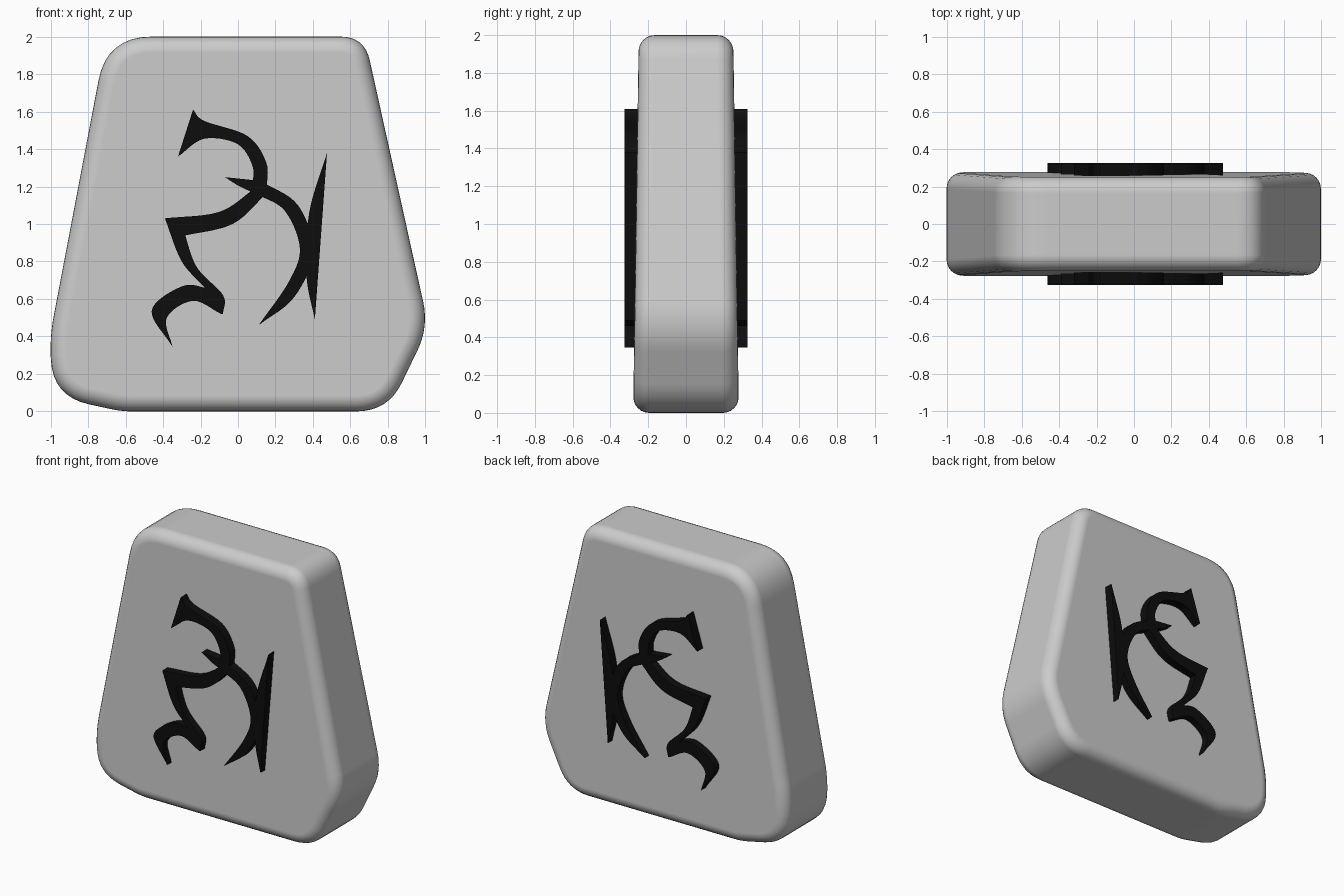
import bpy
import bmesh
from mathutils import Vector

default_cube = bpy.data.objects.get("Cube")
if default_cube:
    bpy.data.objects.remove(default_cube, do_unlink=True)


def make_material(name, color):
    material = bpy.data.materials.new(name)
    material.use_nodes = True
    material.diffuse_color = color
    material.node_tree.nodes["Principled BSDF"].inputs["Base Color"].default_value = color
    return material


def make_object(name, bm, material):
    bmesh.ops.recalc_face_normals(bm, faces=bm.faces)
    mesh = bpy.data.meshes.new(name)
    bm.to_mesh(mesh)
    bm.free()
    mesh.materials.append(material)
    obj = bpy.data.objects.new(name, mesh)
    bpy.context.collection.objects.link(obj)
    return obj


def rounded_outline(corners, steps=8):
    """Round each (x, z, fillet) corner with a quadratic arc."""
    points = []
    for i, (x, z, fillet) in enumerate(corners):
        here = Vector((x, z))
        before = Vector(corners[i - 1][:2])
        after = Vector(corners[(i + 1) % len(corners)][:2])
        start = here + (before - here).normalized() * fillet
        end = here + (after - here).normalized() * fillet
        for s in range(steps + 1):
            t = s / steps
            points.append(start.lerp(here, t).lerp(here.lerp(end, t), t))
    return points


def smooth_rail(points, samples=28):
    """Sample a flowing curve through the given (x, z) points."""
    pts = [Vector(p) for p in points]
    pts = [pts[0] * 2 - pts[1]] + pts + [pts[-1] * 2 - pts[-2]]
    spans = len(pts) - 3
    rail = []
    for s in range(samples + 1):
        position = s / samples * spans
        i = min(int(position), spans - 1)
        t = position - i
        a, b, c, d = pts[i:i + 4]
        rail.append(b + (c - a) * (t / 2) + (a * 2 - b * 5 + c * 4 - d) * (t * t / 2)
                    + (b * 3 - a - c * 3 + d) * (t ** 3 / 2))
    return rail


stone = make_material("pale grey stone", (0.6, 0.6, 0.6, 1))
ink = make_material("black inlay", (0.004, 0.004, 0.004, 1))


def make_stroke(name, rail_a, rail_b, depth=0.325):
    """Solid band between two rails, running through the whole slab."""
    bm = bmesh.new()
    sections = []
    for a, b in zip(smooth_rail(rail_a), smooth_rail(rail_b)):
        sections.append([bm.verts.new((p.x, y, p.y))
                         for p, y in ((a, -depth), (b, -depth), (b, depth), (a, depth))])
    for one, two in zip(sections, sections[1:]):
        for k in range(4):
            n = (k + 1) % 4
            bm.faces.new((one[k], one[n], two[n], two[k]))
    bm.faces.new(sections[0])
    bm.faces.new(sections[-1])
    bmesh.ops.remove_doubles(bm, verts=bm.verts, dist=0.0005)
    make_object(name, bm, ink)


# Stone slab: irregular rounded outline, slightly thinner towards the top
outline = rounded_outline([
    (-0.7, 2, 0.24), (0.675, 2, 0.13), (1.018, 0.45, 0.14), (0.8, 0, 0.17),
    (-0.62, 0, 0.06), (-0.99, 0.08, 0.2), (-1.004, 0.4, 0.11)])
bm = bmesh.new()
rings = [[bm.verts.new((p.x, side * (0.28 - 0.015 * p.y), p.y)) for p in outline]
         for side in (-1, 1)]
for ring in rings:
    bm.faces.new(ring)
for i in range(len(outline)):
    bm.faces.new((rings[0][i - 1], rings[0][i], rings[1][i], rings[1][i - 1]))
slab = make_object("stone_slab", bm, stone)
slab.data.shade_smooth()
bevel = slab.modifiers.new("rounded rim", "BEVEL")
bevel.width = 0.085
bevel.segments = 6
bevel.limit_method = "ANGLE"
bevel.angle_limit = 1
normals = slab.modifiers.new("flat broad faces", "WEIGHTED_NORMAL")
normals.weight = 100

# Inlaid ornament: each stroke flows between two edge curves
make_stroke("upper_hook",
            [(-.24, 1.61), (-.18, 1.55), (.05, 1.47), (.15, 1.33), (.155, 1.2)],
            [(-.32, 1.36), (-.18, 1.455), (0, 1.425), (.08, 1.3), (.07, 1.19)])
make_stroke("small_spur",
            [(-.07, 1.25), (.12, 1.23)],
            [(-.07, 1.25), (.01, 1.2), (.1, 1.16)])
make_stroke("right_sweep",
            [(.12, 1.23), (.32, 1.1), (.4, .85), (.3, .61), (.11, .46)],
            [(.1, 1.16), (.25, 1.07), (.33, .87), (.27, .69), (.11, .46)])
make_stroke("right_blade",
            [(.475, 1.38), (.41, .49)],
            [(.475, 1.38), (.38, 1.06), (.365, .73), (.41, .49)])
make_stroke("middle_sweep",
            [(.09, 1.19), (-.1, 1.065), (-.39, 1.03)],
            [(.15, 1.16), (-.03, 1), (-.3, .935)])
make_stroke("lower_sweep",
            [(-.39, 1.03), (-.3, .8), (-.17, .65), (-.09, .52)],
            [(-.29, .965), (-.22, .77), (-.08, .62), (-.08, .52)])
make_stroke("lower_hook",
            [(-.14, .65), (-.29, .67), (-.46, .54), (-.35, .345)],
            [(-.09, .52), (-.24, .59), (-.38, .5), (-.35, .345)])
